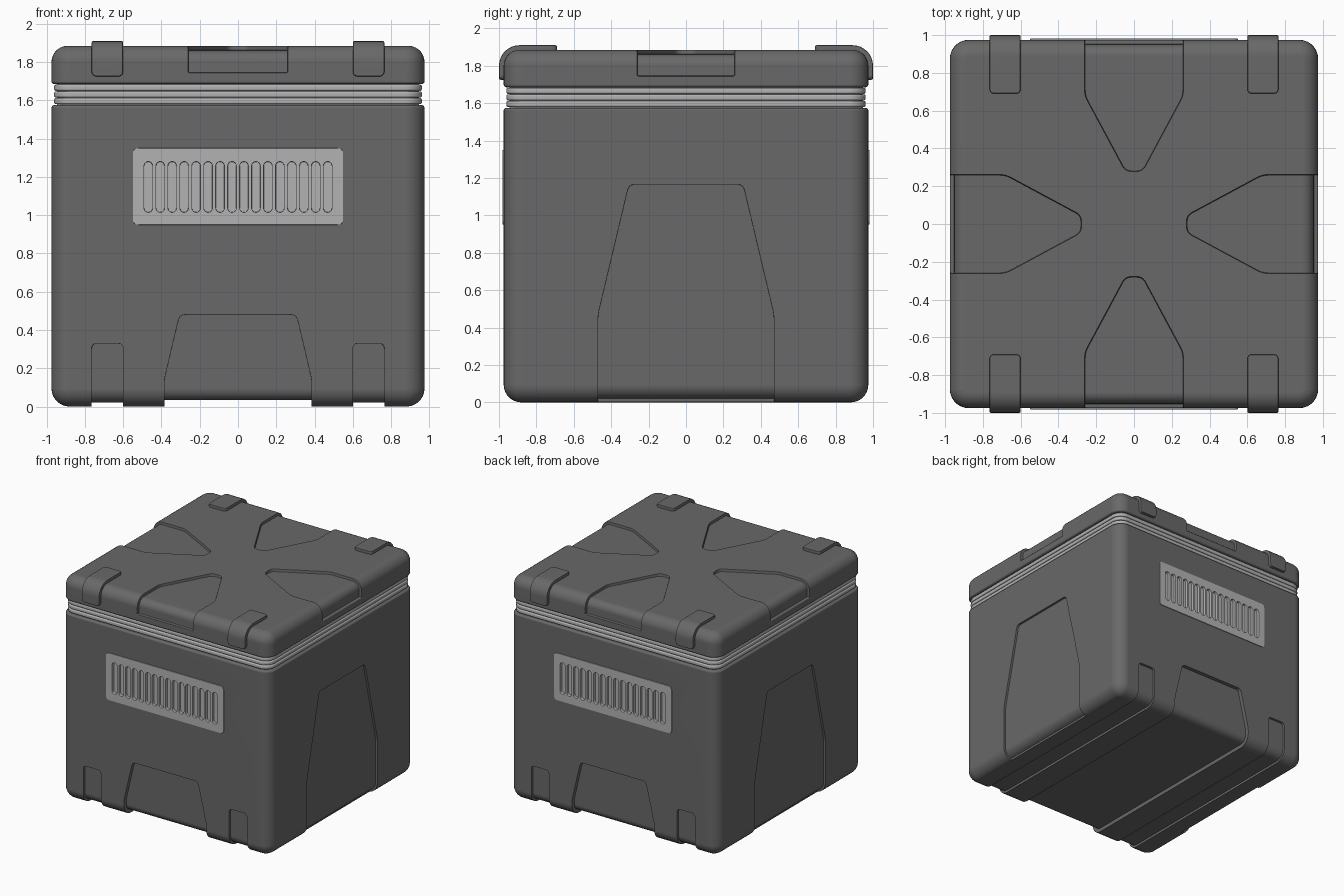
import bpy, bmesh, math
from mathutils import Vector

if "Cube" in bpy.data.objects:
    bpy.data.objects.remove(bpy.data.objects["Cube"])


def material(name, v):
    m = bpy.data.materials.new(name)
    m.diffuse_color = (v, v, v, 1)
    m.use_nodes = True
    m.node_tree.nodes["Principled BSDF"].inputs["Base Color"].default_value = m.diffuse_color
    return m


DARK, LIGHT = material("dark_grey", 0.14), material("light_grey", 0.45)


def make(name, bm, mat=None):
    bmesh.ops.recalc_face_normals(bm, faces=bm.faces)
    me = bpy.data.meshes.new(name)
    bm.to_mesh(me)
    bm.free()
    ob = bpy.data.objects.new(name, me)
    bpy.context.collection.objects.link(ob)
    if mat:
        me.materials.append(mat)
    return ob


def activate(ob):
    bpy.ops.object.select_all(action='DESELECT')
    bpy.context.view_layer.objects.active = ob
    ob.select_set(True)


def apply(ob, kind, **props):
    activate(ob)
    m = ob.modifiers.new(kind.lower(), kind)
    for k, v in props.items():
        setattr(m, k, v)
    bpy.ops.object.modifier_apply(modifier=m.name)


def subtract(ob, cutter):
    cutter.hide_render = True
    apply(ob, 'BOOLEAN', operation='DIFFERENCE', solver='EXACT', object=cutter)
    bpy.data.objects.remove(cutter)


def finish(ob, bevel=0.006, mirror=None):
    if bevel:
        apply(ob, 'BEVEL', width=bevel, segments=2, limit_method='ANGLE',
              angle_limit=math.radians(40))
    if mirror:
        apply(ob, 'MIRROR', use_axis=mirror)
    activate(ob)
    bpy.ops.object.shade_smooth_by_angle(angle=math.radians(35))
    w = ob.modifiers.new("weighted", 'WEIGHTED_NORMAL')
    w.keep_sharp = True


def shell(name, half, z0, z1, r, r0, r1, mat=None, n=7):
    """Rounded square block; r rounds upright corners, r0/r1 bottom/top edges."""
    levels = []
    for i in range(n + 1):
        a = math.pi / 2 * i / n
        levels.append((r0 * (1 - math.sin(a)), z0 + r0 * (1 - math.cos(a))))
    for i in range(n + 1):
        a = math.pi / 2 * i / n
        levels.append((r1 * (1 - math.cos(a)), z1 - r1 * (1 - math.sin(a))))
    bm = bmesh.new()
    rings = []
    for inset, z in levels:
        ring, c = [], half - r
        for q in range(4):
            qa = math.pi / 2 * q + math.pi / 4
            cx, cy = math.copysign(c, math.cos(qa)), math.copysign(c, math.sin(qa))
            for i in range(n + 1):
                a = math.pi / 2 * (q + i / n)
                ring.append(bm.verts.new((cx + (r - inset) * math.cos(a),
                                          cy + (r - inset) * math.sin(a), z)))
        rings.append(ring)
    k = len(rings[0])
    for lo, hi in zip(rings, rings[1:]):
        for i in range(k):
            bm.faces.new((lo[i], lo[(i + 1) % k], hi[(i + 1) % k], hi[i]))
    bm.faces.new(rings[0])
    bm.faces.new(rings[-1])
    return make(name, bm, mat)


def rounded(pts, d, n=5):
    """Outline with every corner softened over distance d."""
    out = []
    for i, p in enumerate(pts):
        p, a, b = Vector(p), Vector(pts[i - 1]), Vector(pts[(i + 1) % len(pts)])
        s, e = p + (a - p).normalized() * d, p + (b - p).normalized() * d
        out += [tuple(s * (1 - t) ** 2 + p * 2 * t * (1 - t) + e * t * t)
                for t in (j / n for j in range(n + 1))]
    return out


def prism_bm(pts, axis, lo, hi):
    bm = bmesh.new()
    place = {'x': lambda u, v, t: (t, u, v), 'y': lambda u, v, t: (u, t, v),
             'z': lambda u, v, t: (u, v, t)}[axis]
    a, b = [[bm.verts.new(place(u, v, t)) for u, v in pts] for t in (lo, hi)]
    for i in range(len(pts)):
        j = (i + 1) % len(pts)
        bm.faces.new((a[i], a[j], b[j], b[i]))
    bm.faces.new(a)
    bm.faces.new(b)
    return bm


def prism(name, pts, axis, lo, hi, mat=None):
    return make(name, prism_bm(pts, axis, lo, hi), mat)


def rect(u0, u1, v0, v1):
    return [(u0, v0), (u1, v0), (u1, v1), (u0, v1)]


# body with recesses that wrap round its lower edges
body = shell("body", 0.975, 0, 1.575, 0.1, 0.095, 0.015, DARK)


def body_recess(pts, axis, lo, hi, depth):
    cut = prism("cutter", rounded(pts, 0.03), axis, lo, hi)
    subtract(cut, shell("core", 0.975 - depth, depth, 1.5,
                        0.1 - depth, 0.095 - depth, 0.01))
    subtract(body, cut)


body_recess([(-.385, -.2), (.385, -.2), (.385, .14), (.305, .48),
             (-.305, .48), (-.385, .14)], 'y', -1.1, 1.1, 0.033)
for s in (-1, 1):
    body_recess(rect(s * 0.6825 - 0.0825, s * 0.6825 + 0.0825, -.2, .33),
                'y', -1.1, 1.1, 0.02)
    body_recess([(-.47, -.2), (.47, -.2), (.47, .47), (.305, 1.165),
                 (-.305, 1.165), (-.47, .47)], 'x',
                *sorted((s * 0.9, s * 1.1)), 0.018)
    # pocket behind each vent plate
    subtract(body, prism("cutter", rect(-.53, .53, .97, 1.33), 'y',
                         *sorted((s * 0.93, s * 1.1))))
finish(body)

# vent plates, front and back, with sixteen slots
vent = prism("vent_plate", rounded(rect(-.55, .55, .95, 1.35), 0.03),
             'y', -0.981, -0.935, LIGHT)
for i in range(16):
    x = (i - 7.5) * 0.0625
    slot = [(x + 0.022 * math.cos(a) , (1.258 if k < 9 else 1.037) + 0.022 * math.sin(a))
            for k, a in enumerate([math.pi * j / 8 for j in range(9)] +
                                  [math.pi * (1 + j / 8) for j in range(9)])]
    subtract(vent, prism("cutter", slot, 'y', -1.1, -0.958))
finish(vent, 0.004, (False, True, False))

# ribbed seal between body and lid
finish(shell("seal_core", 0.945, 1.55, 1.70, 0.08, 0.01, 0.01, LIGHT, 5), 0)
for i in range(3):
    z = 1.58 + i * 0.035
    finish(shell("seal_rib", 0.961, z, z + 0.032, 0.09, 0.01, 0.01, LIGHT, 5), 0)

# lid with four tapering recesses
lid = shell("lid", 0.975, 1.685, 1.885, 0.1, 0.015, 0.085, DARK)
taper = rounded([(-.26, -1.2), (.26, -1.2), (.26, -.68), (.045, -.28),
                 (-.045, -.28), (-.26, -.68)], 0.03)
for q in range(4):
    c, s = ((1, 0), (0, 1), (-1, 0), (0, -1))[q]
    cut = prism("cutter", [(c * x - s * y, s * x + c * y) for x, y in taper],
                'z', 1.745, 2.0)
    subtract(cut, shell("core", 0.951, 1.65, 1.861, 0.076, 0.01, 0.061))
    subtract(lid, cut)
finish(lid)

# lid clips folded over the front and back edges
arc = [math.pi / 2 * i / 8 for i in range(9)]
fold = [(-.69, 1.91)] + [(-.89 - .11 * math.sin(a), 1.80 + .11 * math.cos(a)) for a in arc]
fold += [(-1.0, 1.725), (-.95, 1.725)]
fold += [(-.89 - .06 * math.sin(a), 1.80 + .06 * math.cos(a)) for a in reversed(arc)]
fold += [(-.69, 1.86)]
bm = prism_bm(fold, 'x', 0.6, 0.765)
ends = [e for e in bm.edges
        if abs(e.verts[0].co.x - e.verts[1].co.x) < 1e-4 and
        (all(v.co.y > -.691 for v in e.verts) or all(v.co.z < 1.726 for v in e.verts))]
bmesh.ops.bevel(bm, geom=ends, offset=0.025, segments=4, profile=0.5, affect='EDGES')
finish(make("lid_clip", bm, DARK), 0.008, (True, True, False))
